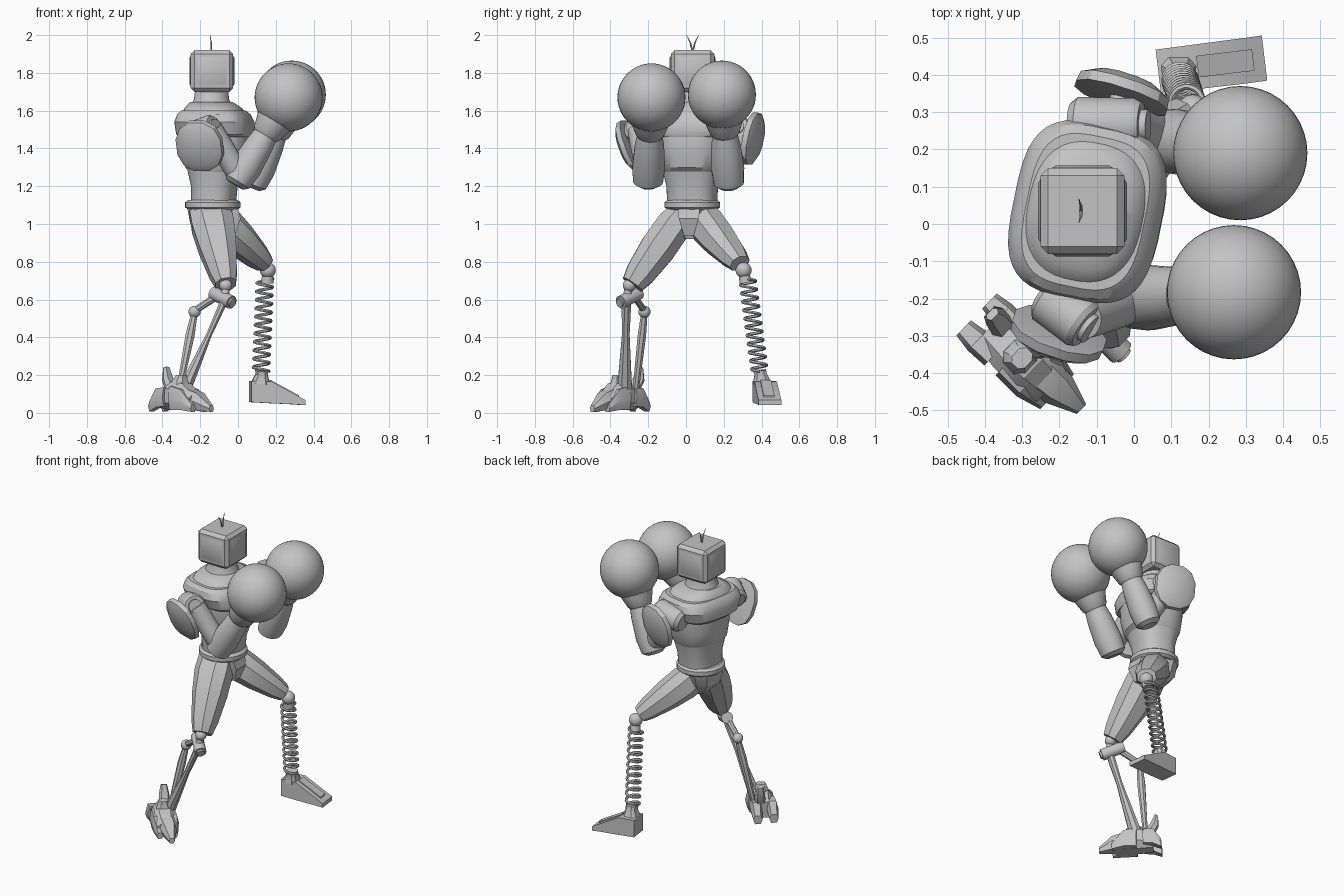
import bpy, bmesh, math
from mathutils import Vector as V

if "Cube" in bpy.data.objects:
    bpy.data.objects.remove(bpy.data.objects["Cube"], do_unlink=True)

grey = bpy.data.materials.new("plain_grey")
grey.use_nodes = True
COLOUR = (0.55, 0.55, 0.55, 1)
grey.diffuse_color = COLOUR
grey.node_tree.nodes["Principled BSDF"].inputs["Base Color"].default_value = COLOUR
parts = []
X, Z = V((1, 0, 0)), V((0, 0, 1))


def finish(name, bm):
    bmesh.ops.recalc_face_normals(bm, faces=bm.faces)
    mesh = bpy.data.meshes.new(name)
    bm.to_mesh(mesh)
    bm.free()
    mesh.materials.append(grey)
    ob = bpy.data.objects.new(name, mesh)
    bpy.context.collection.objects.link(ob)
    parts.append(ob)
    return ob


def loft(name, secs, n=24, ref=X, power=2, axis=None):
    """Skin through (centre, half width along ref, half width across) sections."""
    axis = V(axis or V(secs[-1][0]) - V(secs[0][0])).normalized()
    u = (V(ref) - axis * V(ref).dot(axis)).normalized()
    w = axis.cross(u)
    bm = bmesh.new()
    rings = []
    for c, a, b in secs:
        ring = []
        for i in range(n):
            t = math.tau * (i + 0.5) / n
            cu, sw = math.cos(t), math.sin(t)
            p = V(c) + u * a * math.copysign(abs(cu) ** (2 / power), cu)
            ring.append(bm.verts.new(p + w * b * math.copysign(abs(sw) ** (2 / power), sw)))
        rings.append(ring)
    for r, s in zip(rings, rings[1:]):
        for i in range(n):
            bm.faces.new((r[i], r[(i + 1) % n], s[(i + 1) % n], s[i]))
    bm.faces.new(rings[0])
    bm.faces.new(rings[-1])
    return finish(name, bm)


def rod(name, a, b, r1, r2=None, n=16):
    a, b = V(a), V(b)
    ref = X if abs((b - a).normalized().x) < 0.8 else Z
    r2 = r2 or r1
    return loft(name, [(a, r1, r1), (b, r2, r2)], n, ref)


def ball(name, loc, r):
    bm = bmesh.new()
    bmesh.ops.create_uvsphere(bm, u_segments=40, v_segments=24, radius=r)
    bmesh.ops.translate(bm, verts=bm.verts, vec=V(loc))
    return finish(name, bm)


def limb(name, a, b, widths, n, ref=X, power=2):
    """Tapered limb from a to b; widths are (fraction, half width, half depth)."""
    a, b = V(a), V(b)
    return loft(name, [(a.lerp(b, t), p, q) for t, p, q in widths], n, ref, power)


# Torso, stacked along z, turned a little away from the x axis
def trunk(name, rows, power=2.5, n=40):
    return loft(name, [((cx, 0.033, z), a, b) for z, cx, a, b in rows], n,
                V((0.98, -0.2, 0)), power, Z)


trunk("abdomen", [(1.1, -.13, .115, .13), (1.2, -.125, .12, .135), (1.31, -.12, .15, .16)])
trunk("chest", [(1.27, -.12, .13, .15), (1.3, -.115, .16, .165), (1.38, -.11, .175, .18),
                (1.48, -.11, .18, .19), (1.56, -.12, .17, .19)])
trunk("shoulder_yoke", [(1.46, -.115, .185, .19), (1.475, -.12, .197, .213), (1.54, -.125, .2, .238),
                        (1.58, -.127, .182, .228), (1.6, -.13, .16, .205)], 3.2)
trunk("collar", [(1.58, -.13, .165, .2), (1.61, -.13, .15, .18), (1.625, -.135, .135, .155),
                 (1.645, -.14, .11, .11)], 2.5)
trunk("neck", [(1.62, -.14, .115, .115), (1.66, -.14, .093, .093), (1.72, -.14, .086, .086)], 2)
trunk("waist_ring", [(1.075, -.133, .13, .13), (1.088, -.133, .147, .147),
                     (1.115, -.133, .147, .147), (1.128, -.133, .13, .13)], 2)
trunk("pelvis", [(1.09, -.14, .125, .13), (1.0, -.13, .12, .1), (.92, -.11, .06, .045)], 3, 8)
loft("pelvis_plate", [((-.02, .015, 1.08), .02, .06), ((-.01, .015, 1.03), .025, .055),
                      ((-.04, .015, .94), .025, .028)], 4, X, 20, Z)

# Square head with chamfered edges and a raised panel on each side
bm = bmesh.new()
bmesh.ops.create_cube(bm, size=1)
bmesh.ops.scale(bm, vec=(.225, .23, .22), verts=bm.verts)
bmesh.ops.bevel(bm, geom=bm.edges[:], offset=.02, segments=1, affect='EDGES')
for thick, depth in ((.014, 0), (.016, .007)):
    faces = [f for f in bm.faces if f.calc_area() > .01 and abs(f.normal.z) < .1]
    bmesh.ops.inset_individual(bm, faces=faces, thickness=thick, depth=depth)
bmesh.ops.translate(bm, verts=bm.verts, vec=(-.138, .035, 1.81))
finish("head", bm)
for side in (-1, 1):
    base = V((-.142, .035, 1.91))
    mid = base + V((0, side * .012, .05))
    rod("antenna_base", base, mid, .005, .004, 6)
    rod("antenna_tip", mid, mid + V((-.006, side * .02, .04)), .004, .001, 6)

# Arms: joint start, joint end, shoulder, elbow, glove centre, plate centre, plate normal
arms = {
    "right": ((-.24, -.19, 1.47), (-.12, -.28, 1.515), (-.14, -.25, 1.5), (.01, -.2, 1.25),
              (.268, -.183, 1.67), (-.205, -.3, 1.41), (-.3, -.9, -.36)),
    "left": ((-.17, .27, 1.48), (.03, .265, 1.52), (-.05, .28, 1.5), (.09, .225, 1.24),
             (.285, .19, 1.685), (-.03, .355, 1.45), (.3, .93, -.2)),
}
for side, (j0, j1, sh, el, gl, pc, pn) in arms.items():
    j0, j1, sh, el, gl, pc, pn = map(V, (j0, j1, sh, el, gl, pc, pn))
    pn.normalize()
    limb(side + "_shoulder_joint", j0, j1, [(0, .055, .055), (.1, .072, .072), (.85, .072, .072),
         (.95, .062, .062), (.95, .042, .042), (1.04, .042, .042)], 24, Z)
    limb(side + "_upper_arm", sh, el, [(0, .06, .06), (.3, .062, .062), (1, .06, .06)], 20)
    low = el + (el - gl).normalized() * .05
    limb(side + "_forearm", low, gl, [(0, .05, .05), (.04, .075, .08), (.2, .085, .088),
         (.45, .075, .078), (.62, .062, .062)], 20, Z)
    limb(side + "_glove_cuff", low, gl, [(.56, .066, .066), (.59, .078, .078), (.68, .09, .095),
         (.75, .105, .105)], 28, Z)
    ball(side + "_glove", gl, .18)
    loft(side + "_shoulder_plate", [(pc - pn * .022, .12, .108), (pc - pn * .018, .145, .132),
         (pc + pn * .01, .14, .128), (pc + pn * .032, .1, .088)], 12, Z, 2.3)
    rod(side + "_plate_mount", sh, pc, .03)

# Faceted thighs
thigh = [(0, .115, .072), (.2, .12, .1), (.5, .106, .102), (.85, .078, .084), (1, .058, .064)]
limb("right_thigh", (-.15, -.01, 1.07), (-.065, -.283, .68), thigh, 8, X, 2.3)
limb("left_thigh", (-.12, .07, 1.04), (.14, .285, .79),
     [(t, a * .85, b * .95) for t, a, b in thigh], 8, Z, 2.3)
ball("left_knee", (.158, .305, .755), .042)
rod("left_knee_collar", (.158, .307, .74), (.155, .316, .69), .028, .034)

# Coil spring for the left shin
top, bottom, turns, steps = V((.143, .325, .71)), V((.122, .39, .22)), 11, 18
curve = bpy.data.curves.new("left_shin_spring", 'CURVE')
curve.dimensions = '3D'
curve.bevel_depth = .0085
curve.bevel_resolution = 1
spline = curve.splines.new('POLY')
spline.points.add(turns * steps)
for i, pt in enumerate(spline.points):
    t = math.tau * i / steps
    p = top.lerp(bottom, i / (turns * steps)) + V((math.cos(t), math.sin(t), 0)) * .042
    pt.co = (*p, 1)
curve.materials.append(grey)
spring = bpy.data.objects.new("left_shin_spring", curve)
bpy.context.collection.objects.link(spring)
parts.append(spring)

# Left wedge foot
level = V((.99, .12, 0))
loft("left_foot", [((.065, .41, .113), .058, .06), ((.17, .422, .109), .06, .062),
                   ((.3, .438, .07), .026, .063), ((.35, .445, .054), .014, .063)],
     4, Z, 20, level)
loft("left_foot_ridge", [((.17, .422, .165), .009, .03), ((.32, .44, .084), .009, .03)],
     4, Z, 20, level)
loft("left_ankle", [((.12, .4, .16), .05, .05), ((.125, .395, .205), .034, .034),
                    ((.125, .39, .225), .036, .036)], 8, X, 3)

# Right knee and mechanical shin
ball("right_knee", (-.065, -.3, .675), .034)
rod("right_knee_stem", (-.065, -.3, .68), (-.07, -.315, .6), .022)
rod("right_knee_axle", (-.13, -.25, .635), (-.035, -.345, .585), .036)
rod("right_knee_axle_cap", (-.04, -.34, .588), (-.027, -.353, .581), .024)
limb("right_shin", (-.07, -.315, .6), (-.28, -.325, .13),
     [(0, .022, .028), (.4, .016, .022), (.7, .027, .032), (1, .036, .042)], 8)
rod("right_shin_link", (-.1, -.28, .625), (-.23, -.22, .54), .02, .018, 8)
ball("right_shin_pivot", (-.23, -.22, .535), .032)
limb("right_rear_strut", (-.23, -.22, .53), (-.31, -.265, .13),
     [(0, .018, .018), (.3, .026, .024), (1, .016, .018)], 8)

# Right armoured foot, laid out along its own direction
ahead, across = V((.72, -.69, 0)), V((.69, .72, 0))


def foot(s, side, z):
    return V((-.3, -.36, z)) + ahead * s + across * side


loft("right_foot", [(foot(-.12, 0, .075), .055, .06), (foot(-.04, 0, .09), .08, .075),
                    (foot(.04, 0, .085), .075, .075), (foot(.11, 0, .055), .045, .06)],
     8, Z, 2.6, ahead)
loft("right_toe", [(foot(.07, .005, .07), .06, .055), (foot(.13, .008, .06), .05, .05),
                   (foot(.21, .012, .022), .018, .018)], 6, Z, 3, ahead)
for side in (-.05, .05):
    loft("right_side_toe", [(foot(-.02, side, .08), .07, .032), (foot(.06, side, .07), .06, .034),
                            (foot(.13, side * .9, .025), .022, .02)], 6, Z, 3, ahead)
    loft("right_heel_claw", [(foot(-.06, side, .085), .055, .034), (foot(-.12, side, .08), .055, .036),
                             (foot(-.17, side, .035), .03, .028)], 6, Z, 3, ahead)
loft("right_heel_spur", [(foot(-.08, .02, .1), .03, .035), (foot(-.13, .03, .18), .025, .032),
                         (foot(-.14, .03, .24), .012, .02)], 6, ahead, 3)
loft("right_ankle", [(foot(0, 0, .1), .06, .06), (foot(-.01, 0, .17), .04, .045),
                     (foot(0, 0, .2), .025, .03)], 8, ahead, 2.5)

# Make the spring a mesh and shade everything with sharp edges kept
bpy.ops.object.select_all(action='DESELECT')
spring.select_set(True)
bpy.context.view_layer.objects.active = spring
bpy.ops.object.convert(target='MESH')
for ob in parts:
    ob.select_set(True)
bpy.ops.object.shade_smooth_by_angle(angle=math.radians(32))
